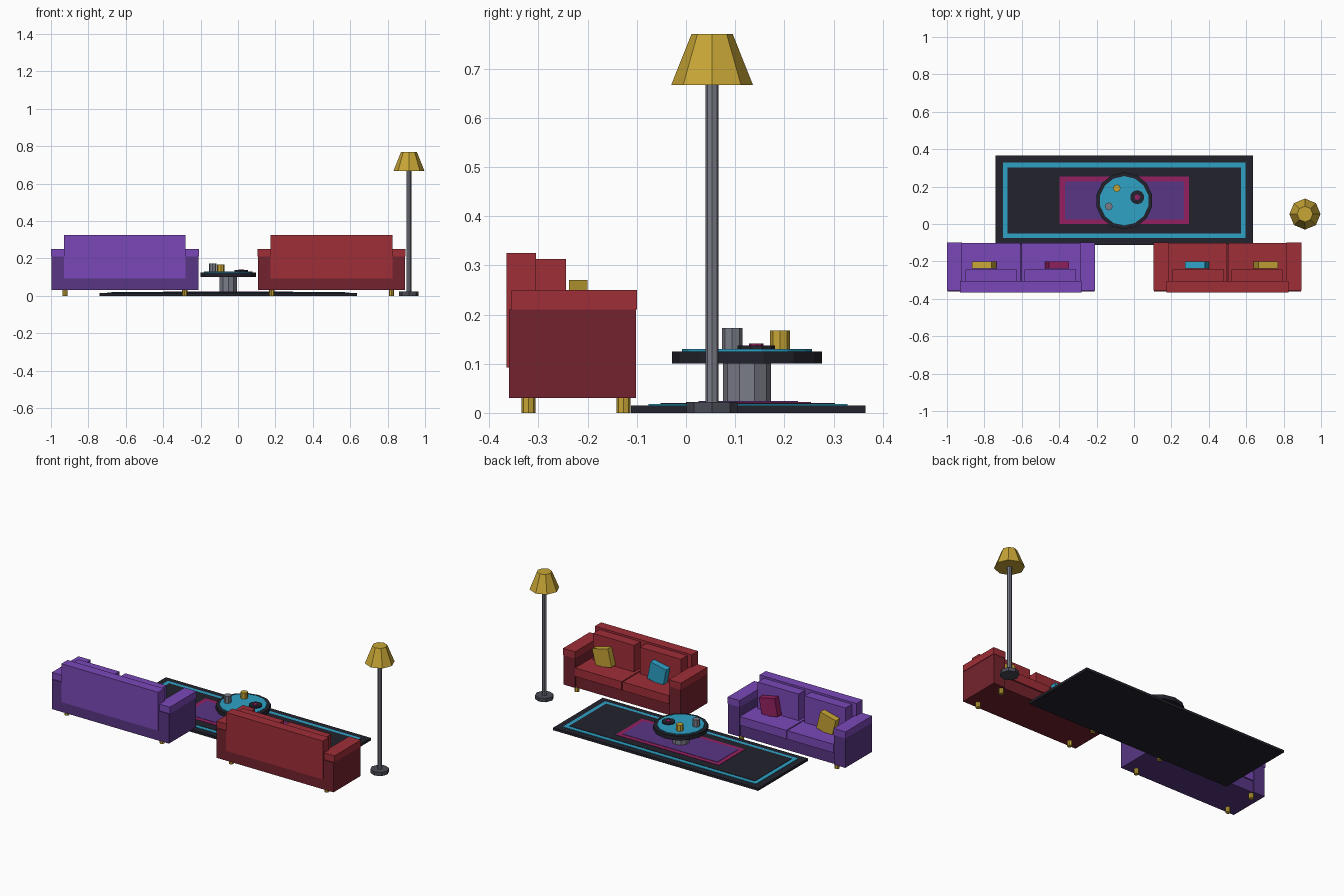
import bpy
import math

cube = bpy.data.objects.get("Cube")
if cube:
    bpy.data.objects.remove(cube, do_unlink=True)


def linear(c):
    c /= 255
    return c / 12.92 if c <= 0.04045 else ((c + 0.055) / 1.055) ** 2.4


def material(name, r, g, b):
    m = bpy.data.materials.new(name)
    m.use_nodes = True
    col = (linear(r), linear(g), linear(b), 1)
    m.diffuse_color = col
    m.node_tree.nodes["Principled BSDF"].inputs["Base Color"].default_value = col
    return m


purple = material("purple", 122, 72, 184)
dark_purple = material("dark purple", 88, 54, 132)
red = material("red", 160, 46, 56)
dark_red = material("dark red", 116, 35, 46)
gold = material("gold", 200, 166, 54)
blue = material("blue", 46, 162, 198)
black = material("black", 34, 34, 44)
magenta = material("magenta", 148, 32, 98)
grey = material("grey", 122, 124, 136)
dark_grey = material("dark grey", 74, 76, 86)


def finish(name, mat):
    ob = bpy.context.object
    ob.name = name
    ob.data.name = name
    ob.data.materials.append(mat)
    return ob


def box(name, mat, x, y, z):
    """Box spanning the given (low, high) ranges."""
    bpy.ops.mesh.primitive_cube_add(size=1, location=[sum(r) / 2 for r in (x, y, z)])
    ob = finish(name, mat)
    size = [abs(r[1] - r[0]) for r in (x, y, z)]
    for v in ob.data.vertices:
        v.co = [c * s for c, s in zip(v.co, size)]
    return ob


def drum(name, mat, x, y, z, r, sides, r_top=None):
    """Upright prism or frustum spanning the z range."""
    bpy.ops.mesh.primitive_cone_add(
        vertices=sides, radius1=r, radius2=r if r_top is None else r_top,
        depth=z[1] - z[0], location=(x, y, sum(z) / 2))
    return finish(name, mat)


def pillow(name, mat, x, lean):
    ob = box(name, mat, (x - 0.054, x + 0.054), (-0.238, -0.2), (0.15, 0.258))
    ob.rotation_euler.y = lean


def sofa(name, cx, light, dark):
    box(name + "_base", dark, (cx - 0.39, cx + 0.39), (-0.36, -0.11), (0.03, 0.1))
    box(name + "_back", light, (cx - 0.325, cx + 0.325), (-0.365, -0.305), (0.092, 0.325))
    for s, side in ((-1, "right"), (1, "left")):
        def span(a, b):
            return sorted((cx + s * a, cx + s * b))
        box(f"{name}_{side}_arm", dark, span(0.317, 0.393), (-0.36, -0.102), (0.03, 0.21))
        box(f"{name}_{side}_arm_cap", light, span(0.315, 0.396), (-0.355, -0.1), (0.21, 0.25))
        box(f"{name}_{side}_seat_cushion", light, span(0.003, 0.315), (-0.305, -0.102), (0.1, 0.152))
        box(f"{name}_{side}_back_cushion", light, span(0.02, 0.295), (-0.305, -0.244), (0.152, 0.313))
        for y, end in ((-0.32, "rear"), (-0.127, "front")):
            drum(f"{name}_{side}_{end}_leg", gold, cx + s * 0.32, y, (0, 0.03), 0.014, 8)


# Sofas and their throw pillows
sofa("purple_sofa", -0.605, purple, dark_purple)
sofa("red_sofa", 0.5, red, dark_red)
pillow("gold_pillow_a", gold, -0.8, -0.25)
pillow("magenta_pillow", magenta, -0.412, 0.2)
pillow("blue_pillow", blue, 0.337, -0.2)
pillow("gold_pillow_b", gold, 0.705, 0.25)

# Layered rug
box("rug", black, (-0.74, 0.637), (-0.112, 0.365), (0, 0.015))
box("rug_blue_border", blue, (-0.70, 0.597), (-0.076, 0.328), (0.015, 0.018))
box("rug_inner_field", black, (-0.675, 0.572), (-0.052, 0.303), (0.018, 0.02))
box("rug_magenta_border", magenta, (-0.397, 0.295), (0, 0.254), (0.02, 0.022))
box("rug_purple_centre", dark_purple, (-0.37, 0.268), (0.025, 0.228), (0.022, 0.024))

# Round coffee table
tx, ty = -0.052, 0.124
drum("table_pedestal", grey, tx, ty, (0.02, 0.1), 0.049, 10)
drum("table_top", black, tx, ty, (0.1, 0.125), 0.152, 14)
drum("table_inlay", blue, tx, ty, (0.125, 0.13), 0.132, 14)

# Things on the table
drum("grey_cup", grey, -0.135, 0.094, (0.13, 0.173), 0.021, 8)
drum("gold_cup", gold, -0.092, 0.191, (0.13, 0.167), 0.02, 8)
drum("plate", black, 0.017, 0.143, (0.13, 0.137), 0.038, 10)
drum("plate_centre", magenta, 0.017, 0.143, (0.137, 0.141), 0.015, 8)

# Floor lamp
lx, ly = 0.914, 0.053
drum("lamp_base", dark_grey, lx, ly, (0, 0.022), 0.052, 8)
drum("lamp_pole", grey, lx, ly, (0.02, 0.67), 0.0135, 8)
drum("lamp_shade", gold, lx, ly, (0.667, 0.77), 0.083, 8, 0.042)
